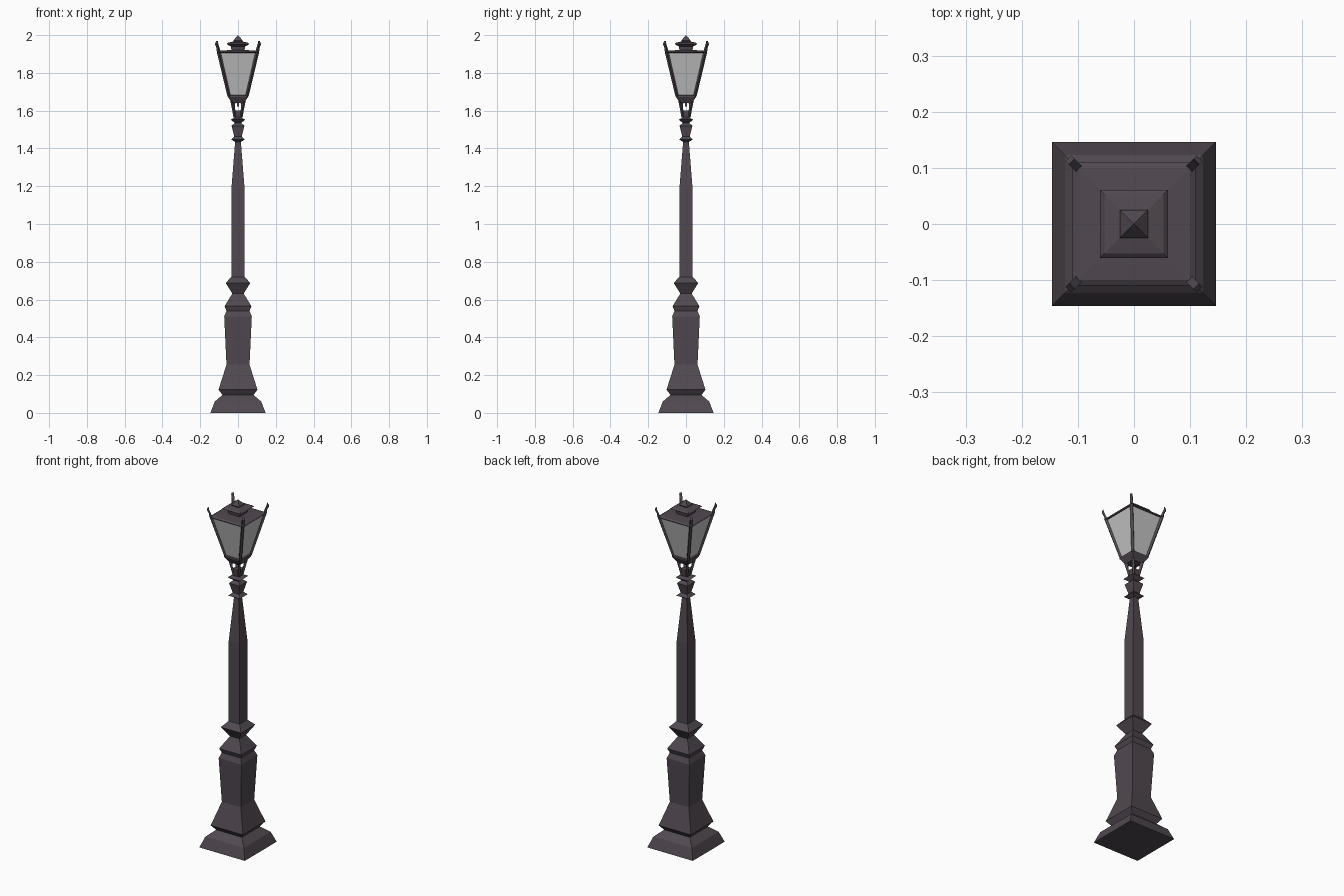
import bpy, bmesh, math

if "Cube" in bpy.data.objects:
    bpy.data.objects.remove(bpy.data.objects["Cube"])


def material(name, rgb):
    m = bpy.data.materials.new(name)
    m.diffuse_color = (*rgb, 1)
    m.use_nodes = True
    m.node_tree.nodes["Principled BSDF"].inputs["Base Color"].default_value = m.diffuse_color
    return m


iron = material("dark iron", (0.082, 0.066, 0.080))
glass = material("frosted glass", (0.55, 0.56, 0.55))


def finish(bm, name, mat):
    bmesh.ops.recalc_face_normals(bm, faces=bm.faces)
    mesh = bpy.data.meshes.new(name)
    bm.to_mesh(mesh)
    bm.free()
    mesh.materials.append(mat)
    ob = bpy.data.objects.new(name, mesh)
    bpy.context.collection.objects.link(ob)
    return ob


def square_loft(name, profile, mat):
    """Stack square rings given as (half width, height)."""
    bm = bmesh.new()
    rings = [[bm.verts.new((sx * w, sy * w, z))
              for sx, sy in ((-1, -1), (1, -1), (1, 1), (-1, 1))]
             for w, z in profile]
    for a, b in zip(rings, rings[1:]):
        for i in range(4):
            j = (i + 1) % 4
            bm.faces.new((a[i], a[j], b[j], b[i]))
    bm.faces.new(rings[0][::-1])
    bm.faces.new(rings[-1])
    bmesh.ops.remove_doubles(bm, verts=bm.verts, dist=1e-5)
    return finish(bm, name, mat)


def corner_plates(name, outline, thick):
    """Upright plates on the four diagonals, outline as (x = y offset, height)."""
    bm = bmesh.new()
    t = thick / 2 / math.sqrt(2)
    for sx, sy in ((-1, -1), (1, -1), (1, 1), (-1, 1)):
        sides = [[bm.verts.new((sx * (d + s * t), sy * (d - s * t), z))
                  for d, z in outline] for s in (-1, 1)]
        bm.faces.new(sides[0])
        bm.faces.new(sides[1][::-1])
        n = len(outline)
        for i in range(n):
            j = (i + 1) % n
            bm.faces.new((sides[0][i], sides[1][i], sides[1][j], sides[0][j]))
    return finish(bm, name, iron)


# Stepped foot and pedestal
square_loft("pedestal", [
    (0.146, 0), (0.123, 0.06), (0.082, 0.095), (0.103, 0.123), (0.061, 0.255),
    (0.073, 0.51), (0.061, 0.54), (0.071, 0.565), (0.03, 0.632)], iron)

# Tapering shaft with its lower collar
square_loft("shaft", [
    (0.03, 0.632), (0.065, 0.688), (0.035, 0.72), (0.035, 1.185),
    (0.015, 1.438)], iron)

# Upper collars and lantern socket
square_loft("neck_collars", [
    (0.015, 1.435), (0.037, 1.447), (0.02, 1.463), (0.034, 1.52),
    (0.017, 1.535), (0.039, 1.553), (0.019, 1.562), (0.023, 1.60)], iron)

# Four curved brackets carrying the lantern
corner_plates("lantern_brackets", [
    (0.012, 1.565), (0.020, 1.565), (0.026, 1.60), (0.036, 1.65),
    (0.012, 1.65), (0.021, 1.635), (0.021, 1.61), (0.012, 1.595)], 0.012)

# Tray and short gas pipe under it
square_loft("lantern_tray", [
    (0.033, 1.64), (0.037, 1.648), (0.053, 1.673), (0.053, 1.68),
    (0.046, 1.684)], iron)
square_loft("gas_pipe", [(0.006, 1.622), (0.006, 1.645)], iron)

# Glass body
square_loft("glass_panes", [(0.046, 1.68), (0.100, 1.91)], glass)

# Corner bars ending in upturned finials
corner_plates("corner_bars", [
    (0.043, 1.675), (0.051, 1.675), (0.107, 1.91), (0.109, 1.93),
    (0.117, 1.953), (0.111, 1.968), (0.109, 1.953), (0.102, 1.93),
    (0.097, 1.91)], 0.014)

# Shallow roof
square_loft("roof", [
    (0.104, 1.906), (0.110, 1.911), (0.100, 1.917), (0.04, 1.921)], iron)

# Vent cap and pointed top
square_loft("vent_cap", [
    (0.034, 1.917), (0.038, 1.94), (0.061, 1.953), (0.053, 1.96),
    (0.022, 1.966), (0.025, 1.972), (0, 2.0)], iron)
